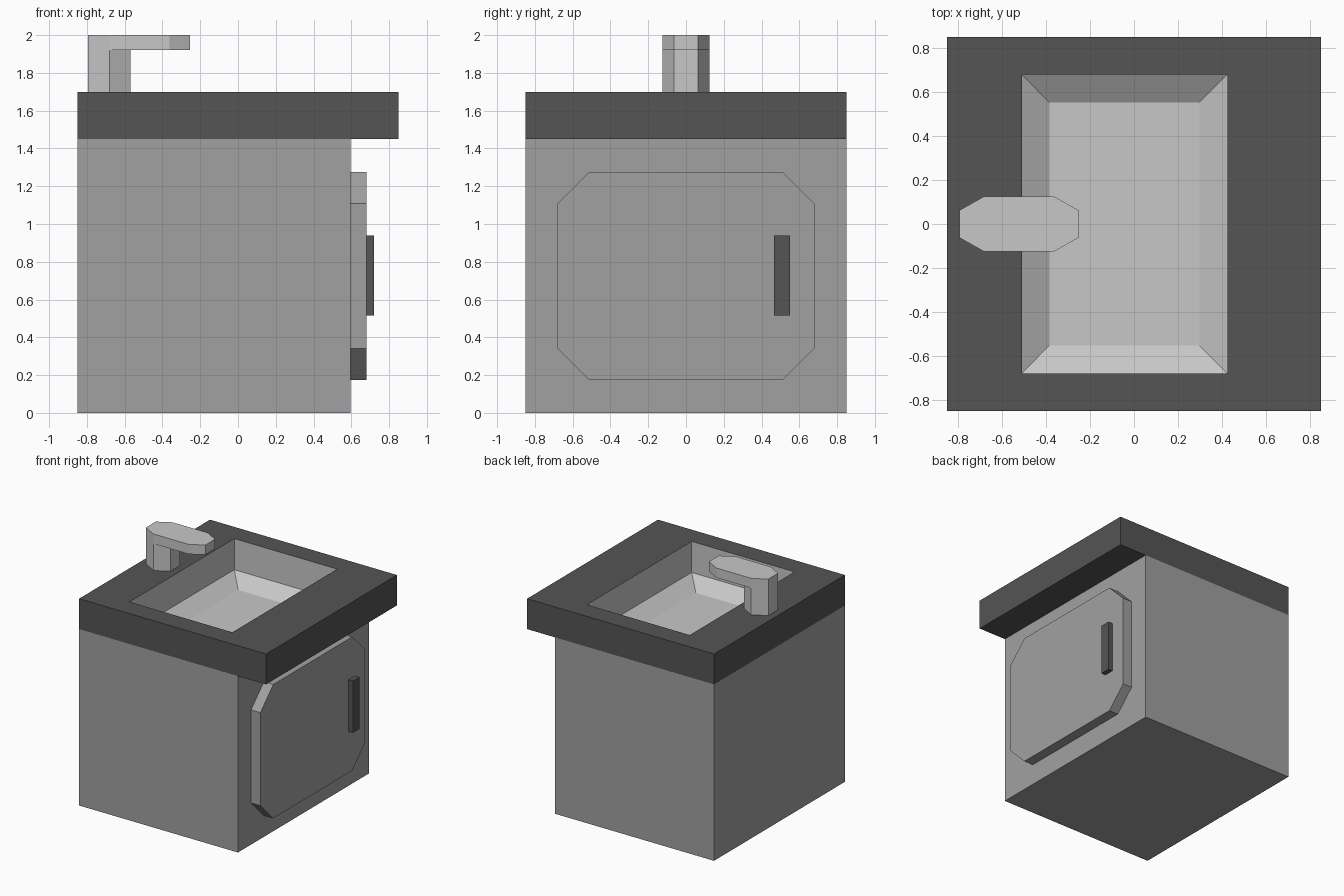
import bpy, bmesh

if "Cube" in bpy.data.objects:
    bpy.data.objects.remove(bpy.data.objects["Cube"])


def material(name, value):
    m = bpy.data.materials.new(name)
    m.diffuse_color = (value, value, value, 1)
    m.use_nodes = True
    m.node_tree.nodes["Principled BSDF"].inputs["Base Color"].default_value = m.diffuse_color
    return m


DARK = material("dark grey", 0.09)
MID = material("mid grey", 0.355)
LIGHT = material("light grey", 0.575)


def finish(name, bm, mat):
    mesh = bpy.data.meshes.new(name)
    bm.to_mesh(mesh)
    bm.free()
    mesh.materials.append(mat)
    obj = bpy.data.objects.new(name, mesh)
    bpy.context.collection.objects.link(obj)
    return obj


def rect(x0, x1, y, z):
    return [(x0, -y, z), (x1, -y, z), (x1, y, z), (x0, y, z)]


def loft(name, loops, mat, cap_start=False, cap_end=False):
    """Join successive loops of equal length with quads."""
    bm = bmesh.new()
    rings = [[bm.verts.new(p) for p in loop] for loop in loops]
    for a, b in zip(rings, rings[1:]):
        for i in range(len(a)):
            j = (i + 1) % len(a)
            bm.faces.new((a[i], a[j], b[j], b[i]))
    if cap_start:
        bm.faces.new(rings[0][::-1])
    if cap_end:
        bm.faces.new(rings[-1])
    return finish(name, bm, mat)


def prism(name, profile, axis, lo, hi, mat):
    """Extrude a 2D profile: (x, y) along z, or (y, z) along x."""
    place = (lambda a, b, h: (h, a, b)) if axis == "x" else (lambda a, b, h: (a, b, h))
    return loft(name, [[place(a, b, h) for a, b in profile] for h in (lo, hi)],
                mat, True, True)


def cut_corners(a0, a1, b0, b1, ca, cb):
    return [(a0 + ca, b0), (a1 - ca, b0), (a1, b0 + cb), (a1, b1 - cb),
            (a1 - ca, b1), (a0 + ca, b1), (a0, b1 - cb), (a0, b0 + cb)]


# Cabinet body, open at the top under the counter
loft("cabinet", [rect(-0.85, 0.595, 0.85, 0), rect(-0.85, 0.595, 0.85, 1.45)],
     MID, cap_start=True)

# Counter: underside of the overhang, outer sides, rim around the basin
loft("counter", [rect(-0.85, 0.595, 0.85, 1.45), rect(-0.85, 0.85, 0.85, 1.45),
                 rect(-0.85, 0.85, 0.85, 1.7), rect(-0.51, 0.425, 0.68, 1.7)], DARK)

# Basin: upright walls, sloped sides, flat floor
loft("basin", [rect(-0.51, 0.425, 0.68, 1.7), rect(-0.51, 0.425, 0.68, 1.445),
               rect(-0.385, 0.297, 0.552, 1.36)], LIGHT, cap_end=True)

# Door with cut corners, and its handle
prism("door", cut_corners(-0.68, 0.68, 0.175, 1.275, 0.167, 0.167),
      "x", 0.595, 0.68, MID)
prism("door_handle", [(0.465, 0.515), (0.55, 0.515), (0.55, 0.94), (0.465, 0.94)],
      "x", 0.68, 0.72, DARK)

# Tap: six-sided stem and eight-sided spout
prism("tap_stem", [(-0.68, -0.125), (-0.57, -0.063), (-0.57, 0.063),
                   (-0.68, 0.125), (-0.793, 0.063), (-0.793, -0.063)],
      "z", 1.7, 1.92, LIGHT)
prism("tap_spout", cut_corners(-0.793, -0.253, -0.125, 0.125, 0.11, 0.062),
      "z", 1.92, 2.0, LIGHT)
